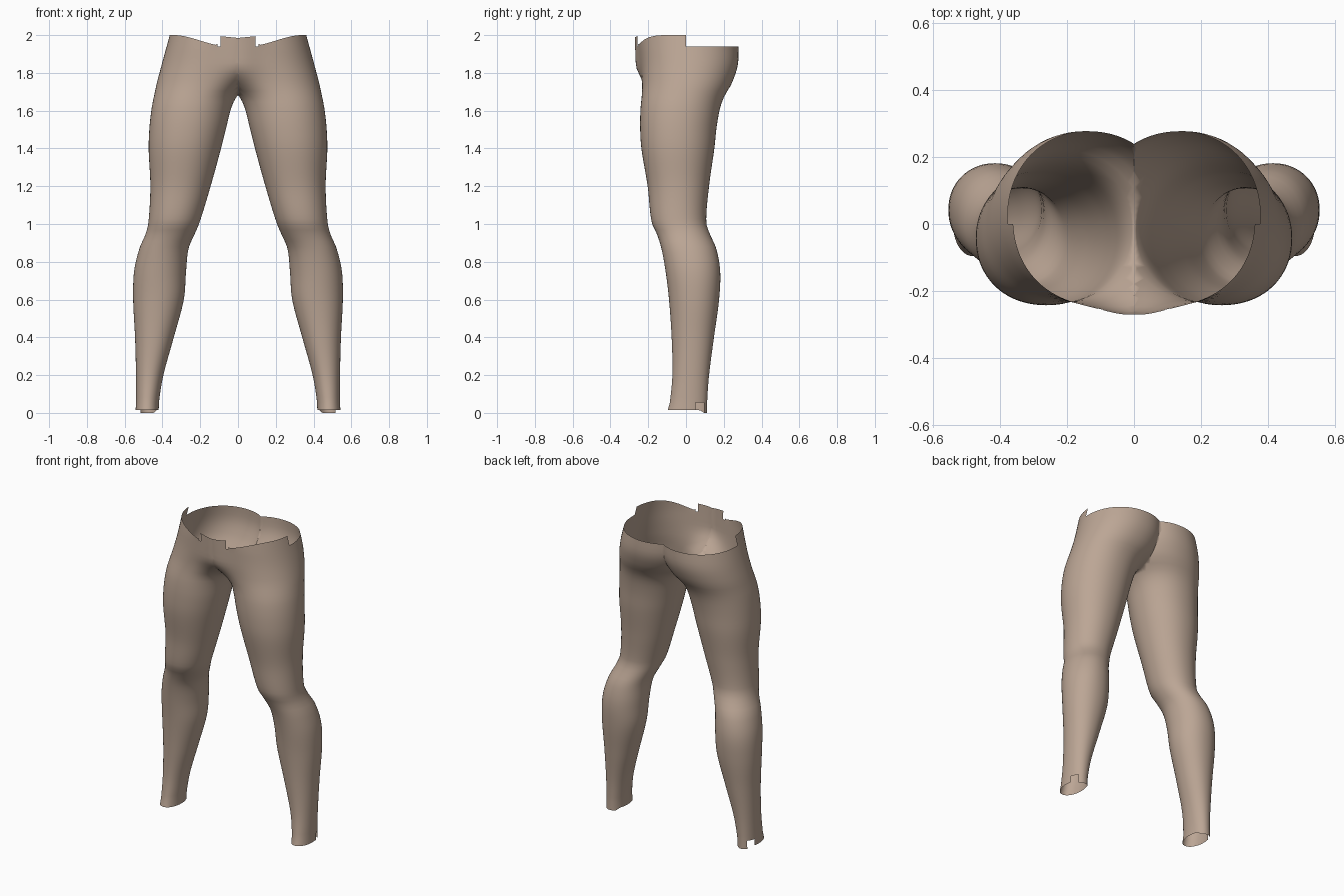
import bpy, bmesh, math

if "Cube" in bpy.data.objects:
    bpy.data.objects.remove(bpy.data.objects["Cube"])

# Leg sections: z, inner x, outer x, front y, back y
SECTIONS = [
    (0.00, .420, .542, -.096, .112), (0.06, .418, .540, -.085, .112),
    (0.20, .395, .540, -.072, .122), (0.40, .340, .545, -.076, .148),
    (0.60, .287, .555, -.090, .175), (0.75, .275, .550, -.108, .181),
    (0.87, .262, .522, -.130, .160), (0.95, .228, .488, -.155, .125),
    (1.01, .203, .474, -.182, .107), (1.20, .145, .464, -.203, .122),
    (1.40, .090, .473, -.236, .150), (1.52, .060, .468, -.243, .163),
    (1.62, .034, .456, -.240, .182), (1.68, .003, .444, -.234, .205),
    (1.74, -.055, .431, -.231, .240), (1.84, -.100, .405, -.232, .274),
    (1.94, -.110, .378, -.235, .277), (2.00, -.112, .362, -.236, .272)]
N = 72
RIM = 1.94
CUFF = 0.055


def section(z):
    """Smooth interpolation of the section table at height z."""
    i = 0
    while i < len(SECTIONS) - 2 and SECTIONS[i + 1][0] < z:
        i += 1
    p1, p2 = SECTIONS[i], SECTIONS[i + 1]
    p0, p3 = SECTIONS[max(i - 1, 0)], SECTIONS[min(i + 2, len(SECTIONS) - 1)]
    h = p2[0] - p1[0]
    t = (z - p1[0]) / h
    out = []
    for k in range(1, 5):
        m1 = (p2[k] - p0[k]) / (p2[0] - p0[0]) * h
        m2 = (p3[k] - p1[k]) / (p3[0] - p1[0]) * h
        out.append((2*t**3 - 3*t*t + 1) * p1[k] + (t**3 - 2*t*t + t) * m1
                   + (3*t*t - 2*t**3) * p2[k] + (t**3 - t*t) * m2)
    return out


def smooth(a, b, v):
    t = min(max((v - a) / (b - a), 0), 1)
    return t * t * (3 - 2 * t)


def ring(bm, z):
    xi, xo, yf, yb = section(z)
    cx, cy, rx, ry = (xi + xo) / 2, (yf + yb) / 2, (xo - xi) / 2, (yb - yf) / 2
    belly = smooth(1.66, 1.83, z)
    verts = []
    for j in range(N):
        a = 2 * math.pi * j / N
        c, s = math.cos(a), math.sin(a)
        x = cx + rx * math.copysign(abs(c) ** .95, c)
        p = 1 - .85 * belly if c < 0 and s < 0 else .95
        y = cy + ry * math.copysign(abs(s) ** p, s)
        if s < 0:   # rounded front panel between the thighs
            y -= .04 * smooth(1.69, 1.85, z) * math.exp(-(x / .12) ** 2)
        verts.append(bm.verts.new((x, y, z)))
    return verts


def cut(bm, faces, co, no):
    geom = set(faces)
    for f in faces:
        geom.update(f.edges)
        geom.update(f.verts)
    bmesh.ops.bisect_plane(bm, geom=list(geom), dist=1e-5, plane_co=co, plane_no=no)


# One leg, lofted up past the hip
bm = bmesh.new()
steps = 64
zs = [0] + [CUFF + (RIM - CUFF) * i / steps for i in range(steps + 1)] + [2.0]
rows = [ring(bm, z) for z in zs]
for lo, hi in zip(rows, rows[1:]):
    for j in range(N):
        k = (j + 1) % N
        bm.faces.new((lo[j], lo[k], hi[k], hi[j]))

# Trim at the centre plane, giving the crotch seam and cleft
bmesh.ops.bisect_plane(bm, geom=bm.verts[:] + bm.edges[:] + bm.faces[:], dist=1e-5,
                       plane_co=(0, 0, 0), plane_no=(1, 0, 0), clear_inner=True)


def top():
    return [f for f in bm.faces if f.calc_center_median().z > RIM]


def bottom():
    return [f for f in bm.faces if f.calc_center_median().z < CUFF]


# Stepped waist rim: centre tab, raised front sides, low back
for co, no in (((.093, 0, 0), (1, 0, 0)), ((.108, 0, 0), (1, 0, 0)), ((0, 0, 0), (0, 1, 0))):
    cut(bm, top(), co, no)
doomed = []
for f in top():
    c = f.calc_center_median()
    if c.y > 0 or .093 < c.x < .108:
        doomed.append(f)
# Ankle notch on the outer back
for y in (.05, .095):
    cut(bm, bottom(), (0, y, 0), (0, 1, 0))
for f in bottom():
    c = f.calc_center_median()
    if .05 < c.y < .095 and c.x > .48:
        doomed.append(f)
bmesh.ops.delete(bm, geom=doomed, context='FACES')
for v in bm.verts:
    x, y, z = v.co
    if z > 1.99:
        v.co.z = 1.985 + .1 * x if x < .1 else 1.942 + .058 * smooth(.06, .34, x)
    elif z < .001:
        v.co.z = .014 * (1 - smooth(.07, .1, y))

mesh = bpy.data.meshes.new("leggings")
bm.to_mesh(mesh)
bm.free()
leggings = bpy.data.objects.new("leggings", mesh)
bpy.context.collection.objects.link(leggings)
mesh.polygons.foreach_set("use_smooth", [True] * len(mesh.polygons))

# Other leg
mirror = leggings.modifiers.new("Mirror", 'MIRROR')
mirror.use_clip = True
mirror.merge_threshold = .0005

mat = bpy.data.materials.new("tan_cloth")
mat.diffuse_color = (.50, .38, .30, 1)
mat.use_nodes = True
mat.node_tree.nodes["Principled BSDF"].inputs["Base Color"].default_value = mat.diffuse_color
mesh.materials.append(mat)
